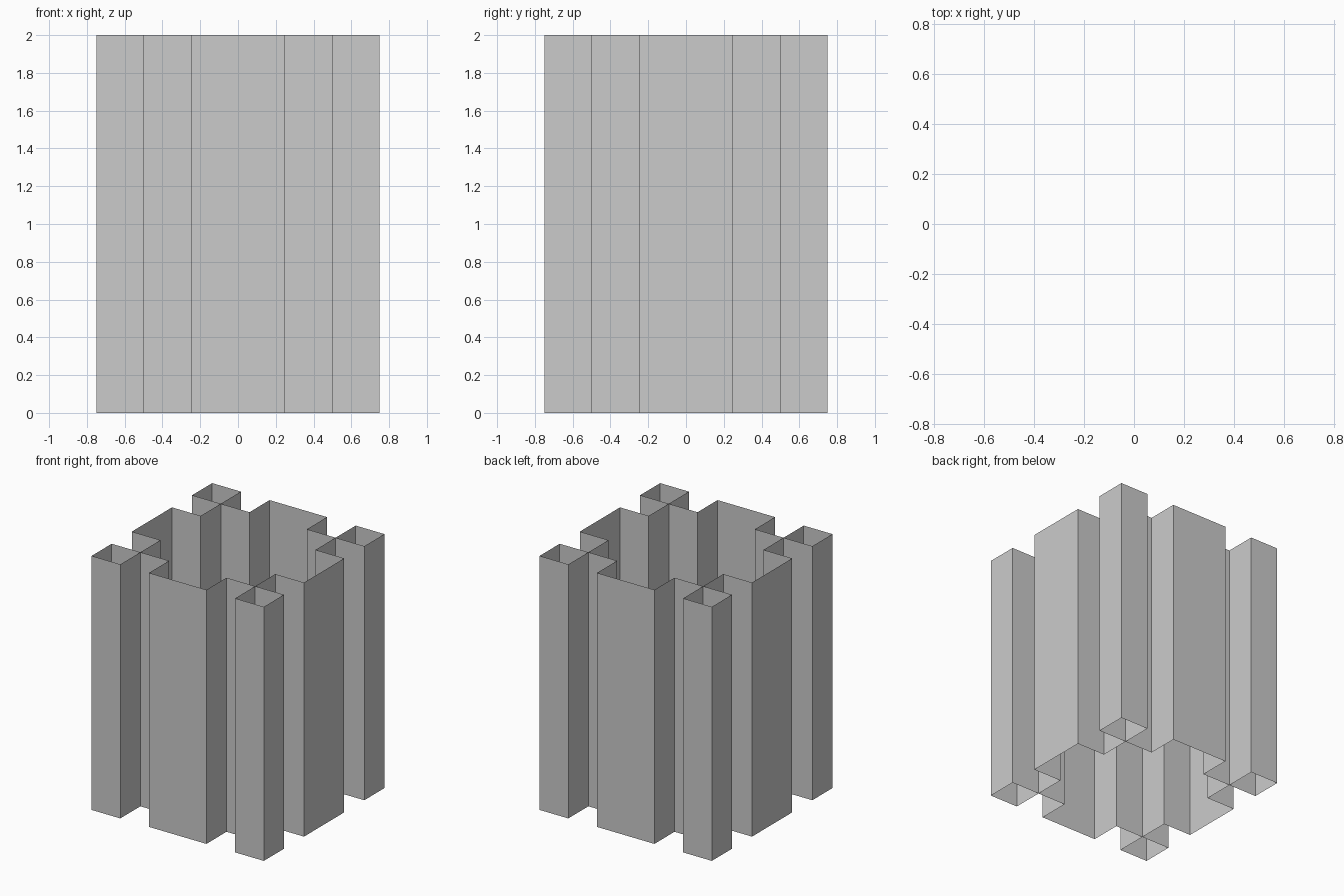
import bpy

if "Cube" in bpy.data.objects:
    bpy.data.objects.remove(bpy.data.objects["Cube"])

HEIGHT = 2.0


def open_wall(name, outline):
    """Extrude a closed outline upward into a paper-thin wall, open at both ends."""
    n = len(outline)
    verts = [(x, y, z) for z in (0.0, HEIGHT) for x, y in outline]
    faces = [(i, (i + 1) % n, (i + 1) % n + n, i + n) for i in range(n)]
    mesh = bpy.data.meshes.new(name)
    mesh.from_pydata(verts, [], faces)
    obj = bpy.data.objects.new(name, mesh)
    bpy.context.collection.objects.link(obj)


# Stepped cross-shaped core: one quarter of the outline, turned four times
outline = []
quarter = [(0.75, -0.25), (0.75, 0.25), (0.5, 0.25), (0.5, 0.5), (0.25, 0.5)]
for _ in range(4):
    outline += quarter
    quarter = [(-y, x) for x, y in quarter]
open_wall("core_wall", outline)

# Square corner tubes, each touching the core along one inner edge
for x_name, sx in (("left", -1), ("right", 1)):
    for y_name, sy in (("front", -1), ("back", 1)):
        square = [(0.5, 0.5), (0.75, 0.5), (0.75, 0.75), (0.5, 0.75)]
        square = [(sx * x, sy * y) for x, y in square]
        if sx * sy < 0:
            square.reverse()  # keep faces pointing outward
        open_wall(f"corner_tube_{y_name}_{x_name}", square)
